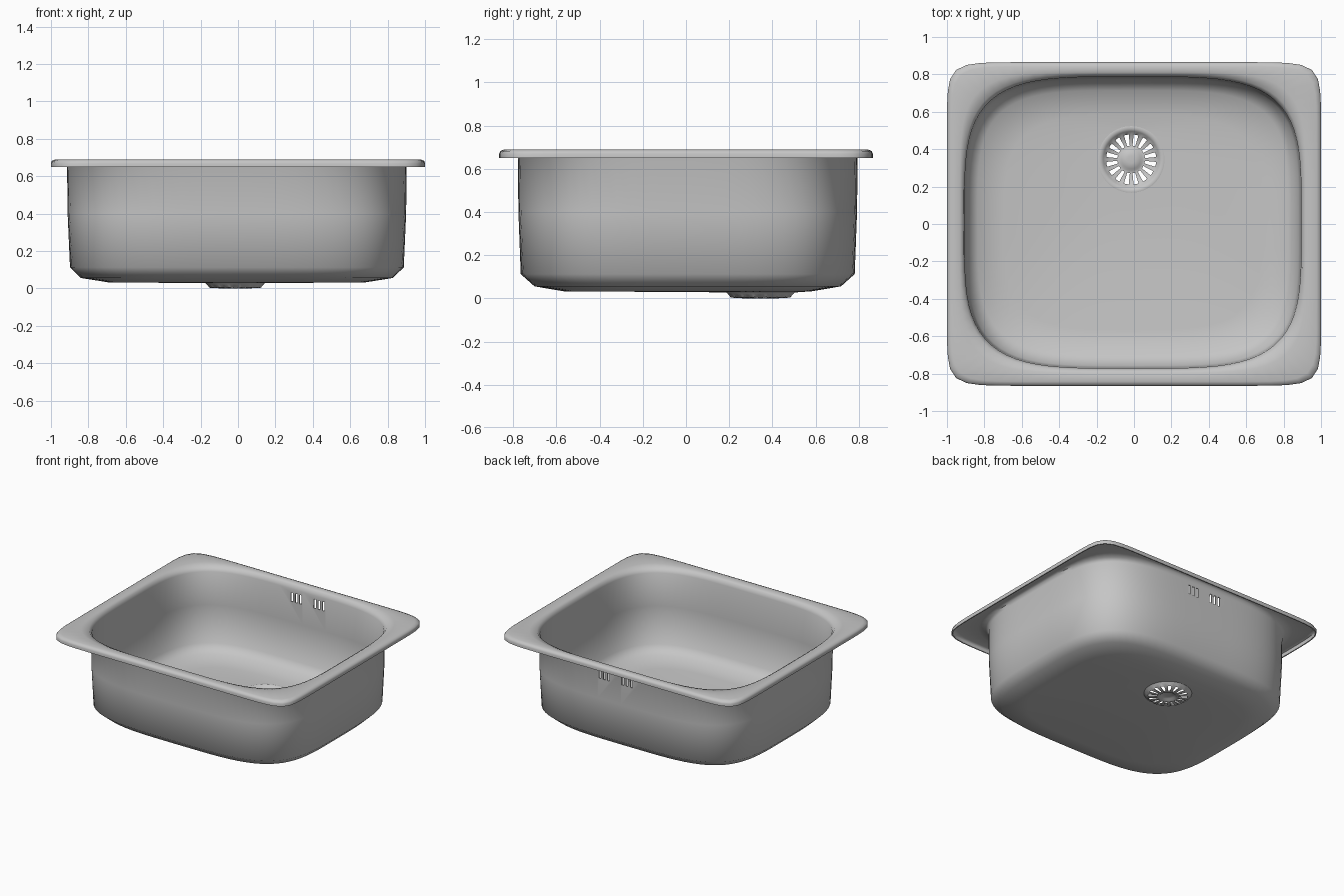
import bpy, bmesh
from math import sin, cos, pi, radians, copysign

if "Cube" in bpy.data.objects:
    bpy.data.objects.remove(bpy.data.objects["Cube"], do_unlink=True)

steel = bpy.data.materials.new("brushed_steel")
steel.use_nodes = True
COLOR = (0.56, 0.56, 0.56, 1)
steel.diffuse_color = COLOR
steel.node_tree.nodes["Principled BSDF"].inputs["Base Color"].default_value = COLOR

DRAIN = (-0.015, 0.345)


def outline(count, hx, hy, n, z, cx=0.0, cy=0.0):
    """Rounded-rectangle ring; n = 2 is an ellipse, larger n is squarer."""
    points = []
    for i in range(count):
        t = 2 * pi * i / count
        # crowd the points toward the corners on squarer rings
        p = 1 if n == 2 else 0.6
        c = copysign(abs(cos(t)) ** p, cos(t))
        s = copysign(abs(sin(t)) ** p, sin(t))
        r = (abs(c) ** n + abs(s) ** n) ** (-1 / n)
        points.append((cx + hx * r * c, cy + hy * r * s, z))
    return points


def loft(name, rings, keep=lambda row, i: True, cap=False):
    """Skin a list of equal-sized rings, ordered from outside to inside."""
    bm = bmesh.new()
    rows = [[bm.verts.new(p) for p in ring] for ring in rings]
    for row, (a, b) in enumerate(zip(rows, rows[1:])):
        for i in range(len(a)):
            j = (i + 1) % len(a)
            if keep(row, i):
                bm.faces.new((a[i], a[j], b[j], b[i]))
    if cap:
        bm.faces.new(rows[-1])
    return finish(name, bm)


def finish(name, bm):
    mesh = bpy.data.meshes.new(name)
    bm.to_mesh(mesh)
    bm.free()
    mesh.materials.append(steel)
    obj = bpy.data.objects.new(name, mesh)
    bpy.context.collection.objects.link(obj)
    return obj


def select(obj):
    bpy.ops.object.select_all(action="DESELECT")
    obj.select_set(True)
    bpy.context.view_layer.objects.active = obj


def thicken(obj, thickness):
    mod = obj.modifiers.new("sheet", "SOLIDIFY")
    mod.thickness = thickness
    mod.offset = -1
    select(obj)
    bpy.ops.object.modifier_apply(modifier=mod.name)


# Basin with folded lip, flat rim, straight walls and a floor running to the drain
COUNT = 80
rim = [(1.0, 0.865, 14, 0.65), (1.0, 0.865, 14, 0.67),
       (0.995, 0.86, 14, 0.682), (0.975, 0.842, 13, 0.69)]
bowl = [(0.925, 0.803, 5.5, 0.688), (0.907, 0.788, 4.3, 0.678),
        (0.9, 0.779, 4, 0.65), (0.897, 0.776, 4, 0.4),
        (0.885, 0.766, 4, 0.116), (0.83, 0.706, 4, 0.063),
        (0.69, 0.575, 3.6, 0.041)]
rings = [outline(COUNT, *r) for r in rim]
rings += [outline(COUNT, *r, cx=-0.006, cy=0.008) for r in bowl]
rings.append(outline(COUNT, 0.165, 0.165, 2, 0.036, *DRAIN))
basin = loft("sink_basin", rings)
thicken(basin, 0.008)

# Overflow slots: two groups of three through the back wall
bm = bmesh.new()
for group_x in (-0.06, 0.132):
    for k in (-1, 0, 1):
        box = bmesh.ops.create_cube(bm, size=1)["verts"]
        bmesh.ops.scale(bm, vec=(0.018, 0.2, 0.068), verts=box)
        bmesh.ops.translate(bm, vec=(group_x + k * 0.036, 0.78, 0.588), verts=box)
cutter = finish("overflow_cutter", bm)
cutter.hide_render = True
cut = basin.modifiers.new("overflow", "BOOLEAN")
cut.operation = "DIFFERENCE"
cut.solver = "EXACT"
cut.object = cutter
select(basin)
bpy.ops.object.modifier_apply(modifier=cut.name)
bpy.data.objects.remove(cutter, do_unlink=True)

# Drain strainer: flange, shallow dish, ring of sixteen slots, raised knob
SLOT_ROW = 3
profile = [(0.178, 0.037), (0.165, 0.04), (0.15, 0.03), (0.134, 0.01),
           (0.074, 0.007), (0.06, 0.008), (0.05, 0.018), (0.02, 0.022)]
strainer = loft("drain_strainer",
                [outline(64, r, r, 2, z, *DRAIN) for r, z in profile],
                keep=lambda row, i: row != SLOT_ROW or i % 4 not in (1, 2),
                cap=True)
thicken(strainer, 0.007)

for obj in (basin, strainer):
    select(obj)
    bpy.ops.object.shade_smooth_by_angle(angle=radians(50))
